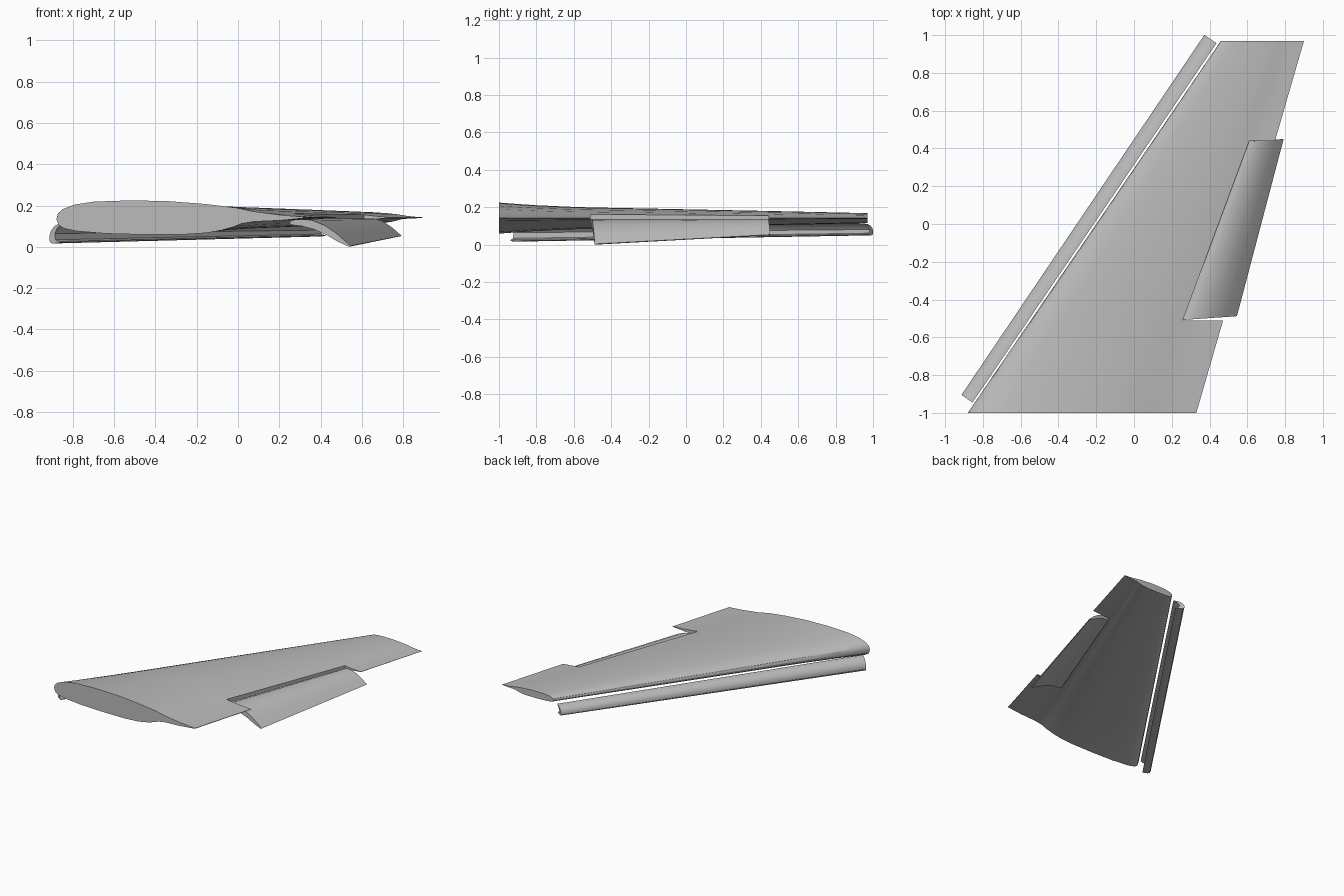
import bpy
import bmesh
import math
from mathutils import Vector

default = bpy.data.objects.get("Cube")
if default:
    bpy.data.objects.remove(default, do_unlink=True)

grey = bpy.data.materials.new("light_grey")
grey.use_nodes = True
color = (0.5, 0.5, 0.5, 1)
grey.diffuse_color = color
grey.node_tree.nodes["Principled BSDF"].inputs["Base Color"].default_value = color


def loft(name, rings, notch_span=None, first=0, last=0):
    """Skin closed rings; in notch_span, leave out the part aft of points first/last."""
    bm = bmesh.new()
    rows = [[bm.verts.new(p) for p in ring] for ring in rings]
    n = len(rows[0])
    for i, (a, b) in enumerate(zip(rows, rows[1:])):
        for j in range(n):
            k = (j + 1) % n
            if i == notch_span and (j < first or j >= last):
                continue
            bm.faces.new((a[j], a[k], b[k], b[j]))
        if i == notch_span:
            # rear wall and both side walls of the notch
            bm.faces.new((a[last], a[first], b[first], b[last]))
            for row in (a, b):
                bm.faces.new(row[last:] + row[:first + 1])
    bm.faces.new(rows[0])
    bm.faces.new(rows[-1])
    bmesh.ops.recalc_face_normals(bm, faces=bm.faces)
    mesh = bpy.data.meshes.new(name)
    bm.to_mesh(mesh)
    bm.free()
    mesh.materials.append(grey)
    obj = bpy.data.objects.new(name, mesh)
    bpy.context.collection.objects.link(obj)
    bpy.ops.object.select_all(action="DESELECT")
    obj.select_set(True)
    bpy.context.view_layer.objects.active = obj
    bpy.ops.object.shade_smooth_by_angle(angle=math.radians(32))
    return obj


def lerp(a, b, t):
    return a + (b - a) * t


# Wing: swept, tapered, with a notch for the flap
MID = 0.138
upper = [(1, .002), (.9, .012), (.79, .029), (.72, .047), (.6, .065), (.45, .079),
         (.3, .083), (.15, .077), (.07, .062), (.025, .04), (.006, .02)]
lower = [(0, -.008), (.008, -.035), (.03, -.053), (.08, -.066), (.2, -.078), (.35, -.083),
         (.5, -.083), (.6, -.075), (.66, -.062), (.71, -.045), (.74, -.03),
         (.79, -.02), (.9, -.014), (1, -.002)]
section = upper + lower


def wing_ring(y, thickness):
    t = (y + 1) / 1.97
    lead, trail = lerp(-.88, .46, t), lerp(.33, .90, t)
    return [(lerp(lead, trail, f), y, MID + z * thickness) for f, z in section]


stations = [(-1, 1), (-.9, .91), (-.8, .83), (-.6, .72), (-.51, .69), (.44, .46), (.97, .32)]
hinge_low = len(section) - 3
loft("wing", [wing_ring(y, s) for y, s in stations], notch_span=4, first=2, last=hinge_low)

# Flap: drooped below and behind the notch
flap_profile = [(.285, -.138), (.22, -.08), (.16, -.038), (.10, -.014), (.05, -.006),
                (.015, -.008), (-.005, -.018), (-.012, -.028), (0, -.036), (.05, -.042),
                (.11, -.058), (.17, -.085), (.22, -.115), (.278, -.142)]
flap_rings = []
for x, y, scale, skew in ((.26, -.508, 1, .07), (.61, .436, .64, .05)):
    flap_rings.append([(x + u * scale, y + max(u, 0) * skew, MID + w * scale)
                       for u, w in flap_profile])
loft("flap", flap_rings)

# Slat: drooped nose strip along the leading edge, hollow behind
slat_profile = [(0, .108), (.022, .106), (.045, .094), (.062, .074), (.071, .05),
                (.071, .028), (.064, .015), (.05, .012), (.012, .016),
                (.014, .022), (.036, .03), (.04, .06), (.025, .088)]
along = Vector((1.295, 1.895, 0)).normalized()
forward = Vector((-along.y, along.x, 0))
slat_rings = []
for base, width, height, rise in ((Vector((-.855, -.945, 0)), 1, 1, 0),
                                  (Vector((.437, .957, 0)), 1.1, .65, .038)):
    slat_rings.append([base + forward * d * width + Vector((0, 0, rise + z * height))
                       for d, z in slat_profile])
slat = loft("slat", slat_rings)

# Rest the lowest edge on the ground
low = min(v.co.z for o in bpy.data.objects if o.name in ("wing", "flap", "slat")
          for v in o.data.vertices)
for name in ("wing", "flap", "slat"):
    bpy.data.objects[name].location.z -= low
